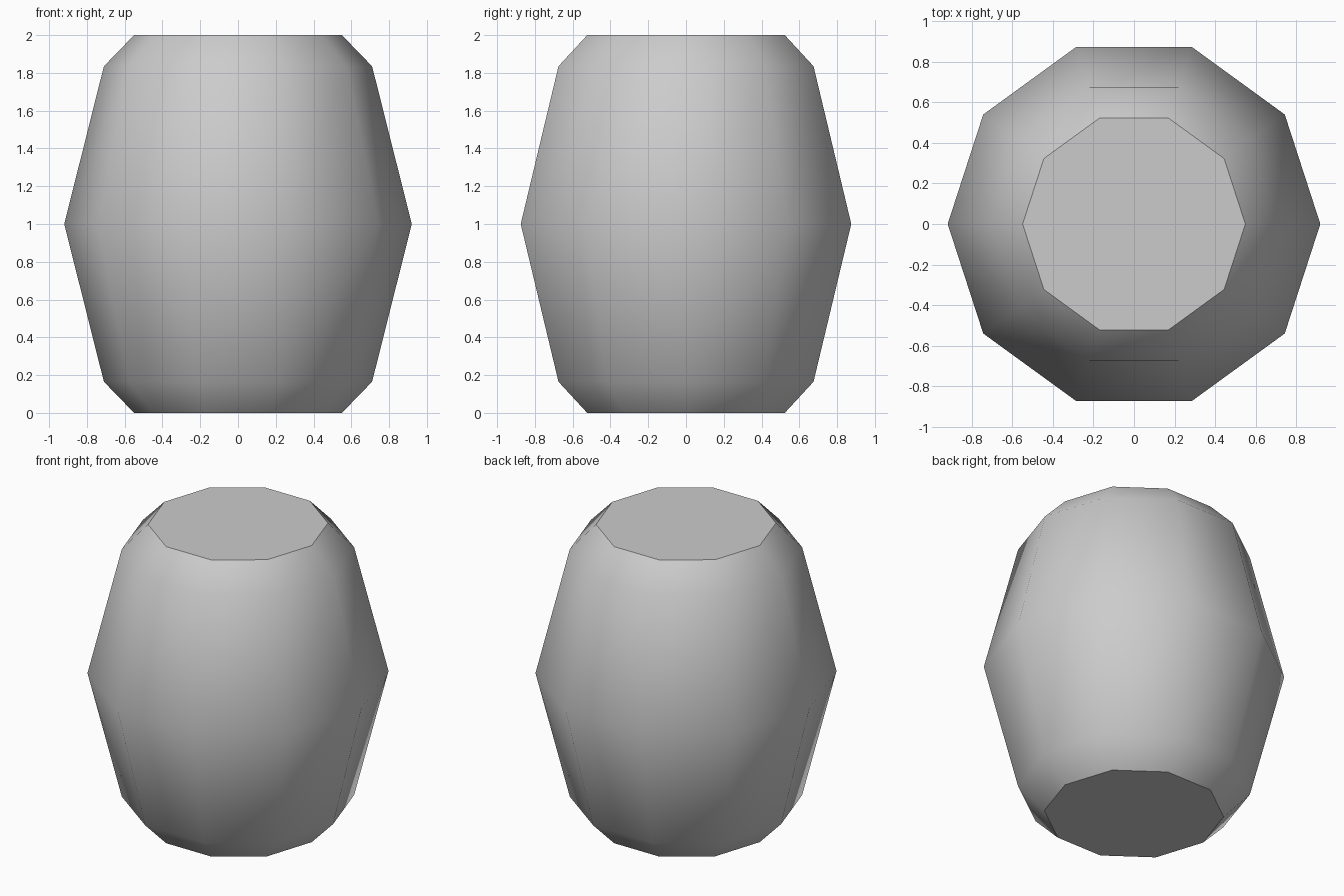
import bpy, bmesh, math

default = bpy.data.objects.get("Cube")
if default:
    bpy.data.objects.remove(default, do_unlink=True)

SIDES = 10
# Half profile of the barrel: (radius, height)
PROFILE = [(0.55, 0.0), (0.71, 0.165), (0.92, 1.0), (0.71, 1.835), (0.55, 2.0)]

grey = bpy.data.materials.new("light grey")
grey.use_nodes = True
colour = (0.6, 0.6, 0.6, 1)
grey.diffuse_color = colour
grey.node_tree.nodes["Principled BSDF"].inputs["Base Color"].default_value = colour

# Rings of the barrel, from the bottom up
bm = bmesh.new()
rings = []
for radius, height in PROFILE:
    angles = [math.tau * i / SIDES for i in range(SIDES)]
    rings.append([bm.verts.new((radius * math.cos(a), radius * math.sin(a), height))
                  for a in angles])

# Staves between neighbouring rings
for low, high in zip(rings, rings[1:]):
    for i in range(SIDES):
        j = (i + 1) % SIDES
        bm.faces.new((low[i], low[j], high[j], high[i])).smooth = True

# Flat caps with sharp rims
for cap in (rings[0][::-1], rings[-1]):
    face = bm.faces.new(cap)
    face.smooth = False
    for edge in face.edges:
        edge.smooth = False

mesh = bpy.data.meshes.new("barrel_body")
bm.to_mesh(mesh)
bm.free()
mesh.materials.append(grey)
barrel = bpy.data.objects.new("barrel_body", mesh)
bpy.context.collection.objects.link(barrel)
